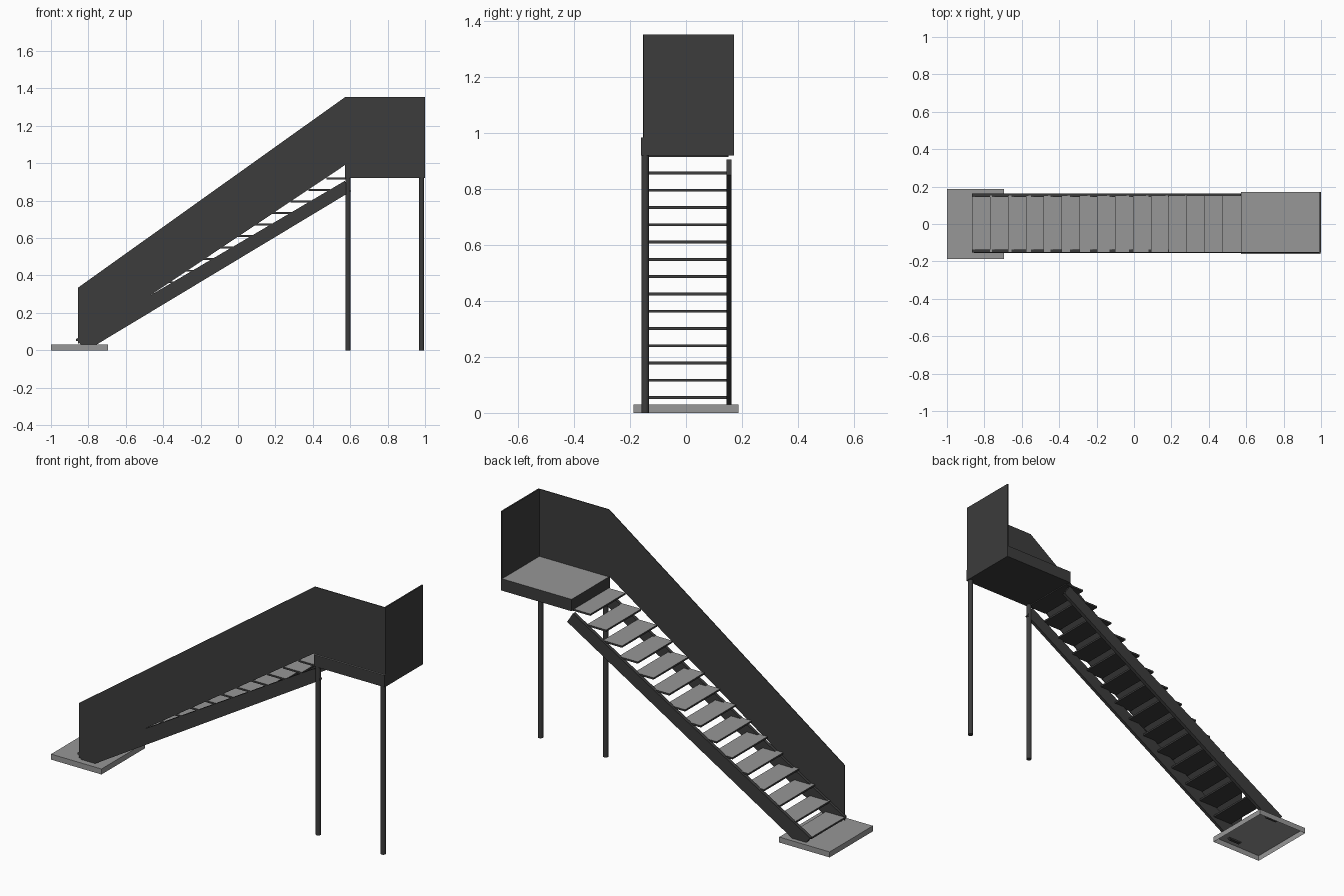
import bpy, bmesh

# Remove the default cube
if "Cube" in bpy.data.objects:
    bpy.data.objects.remove(bpy.data.objects["Cube"], do_unlink=True)


def material(name, value):
    m = bpy.data.materials.new(name)
    m.use_nodes = True
    colour = (value, value, value, 1)
    m.diffuse_color = colour
    m.node_tree.nodes["Principled BSDF"].inputs["Base Color"].default_value = colour
    return m


dark = material("dark_steel", 0.045)
grey = material("grey_deck", 0.31)


def finish(name, bm, mats):
    bmesh.ops.recalc_face_normals(bm, faces=bm.faces)
    mesh = bpy.data.meshes.new(name)
    for m in mats:
        mesh.materials.append(m)
    # Upward faces take the last material
    for f in bm.faces:
        f.material_index = len(mats) - 1 if f.normal.z > 0.9 else 0
    bm.to_mesh(mesh)
    bm.free()
    obj = bpy.data.objects.new(name, mesh)
    bpy.context.collection.objects.link(obj)
    return obj


def box(name, x, y, z, mats, open_bottom=False):
    bm = bmesh.new()
    bmesh.ops.create_cube(bm, size=1)
    for v in bm.verts:
        v.co = [r[0] if c < 0 else r[1] for c, r in zip(v.co, (x, y, z))]
    if open_bottom:
        bm.normal_update()
        bmesh.ops.delete(bm, geom=[f for f in bm.faces if f.normal.z < -0.9],
                         context="FACES_ONLY")
    return finish(name, bm, mats)


def side_plate(name, outline, y0, y1):
    # Outline in x-z, extruded across y
    bm = bmesh.new()
    face = bm.faces.new([bm.verts.new((x, y0, z)) for x, z in outline])
    ext = bmesh.ops.extrude_face_region(bm, geom=[face])["geom"]
    moved = [g for g in ext if isinstance(g, bmesh.types.BMVert)]
    bmesh.ops.translate(bm, verts=moved, vec=(0, y1 - y0, 0))
    return finish(name, bm, [dark])


# Hollow base pad
pad = box("base_pad", (-1, -0.695), (-0.187, 0.187), (0, 0.03), [grey], True)
if pad.data.polygons[0].id_data and max(p.normal.z for p in pad.data.polygons) < 0.5:
    pad.data.flip_normals()

# Landing and its end panel
box("landing", (0.572, 0.998), (-0.16, 0.172), (0.92, 0.985), [dark, grey])
box("end_panel", (0.992, 1.0), (-0.152, 0.172), (0.92, 1.353), [dark])

# Solid front railing
railing = [(-0.855, 0.035), (0.572, 0.99), (0.572, 0.92), (0.993, 0.92),
           (0.993, 1.353), (0.572, 1.353), (-0.855, 0.335)]
side_plate("front_railing", railing, -0.154, -0.15)

# Stringers
stringer = [(-0.865, 0.06), (-0.835, 0.022), (-0.77, 0.022),
            (0.605, 0.85), (0.57, 0.905)]
side_plate("front_stringer", stringer, -0.153, -0.136)
side_plate("back_stringer", stringer, 0.144, 0.163)

# Treads
for i in range(15):
    x = -0.865 + 0.0955 * i
    z = 0.06 + 0.0617 * i
    box(f"tread_{i + 1}", (x, x + 0.115), (-0.15, 0.152), (z - 0.01, z), [dark, grey])

# Round posts
for name, x in (("inner_post", 0.588), ("outer_post", 0.982)):
    bm = bmesh.new()
    bmesh.ops.create_cone(bm, cap_ends=True, segments=16, radius1=0.0135,
                          radius2=0.0135, depth=0.93)
    bmesh.ops.translate(bm, verts=bm.verts, vec=(x, -0.146, 0.465))
    post = finish(name, bm, [dark])
    bpy.ops.object.select_all(action="DESELECT")
    post.select_set(True)
    bpy.context.view_layer.objects.active = post
    bpy.ops.object.shade_smooth_by_angle()
